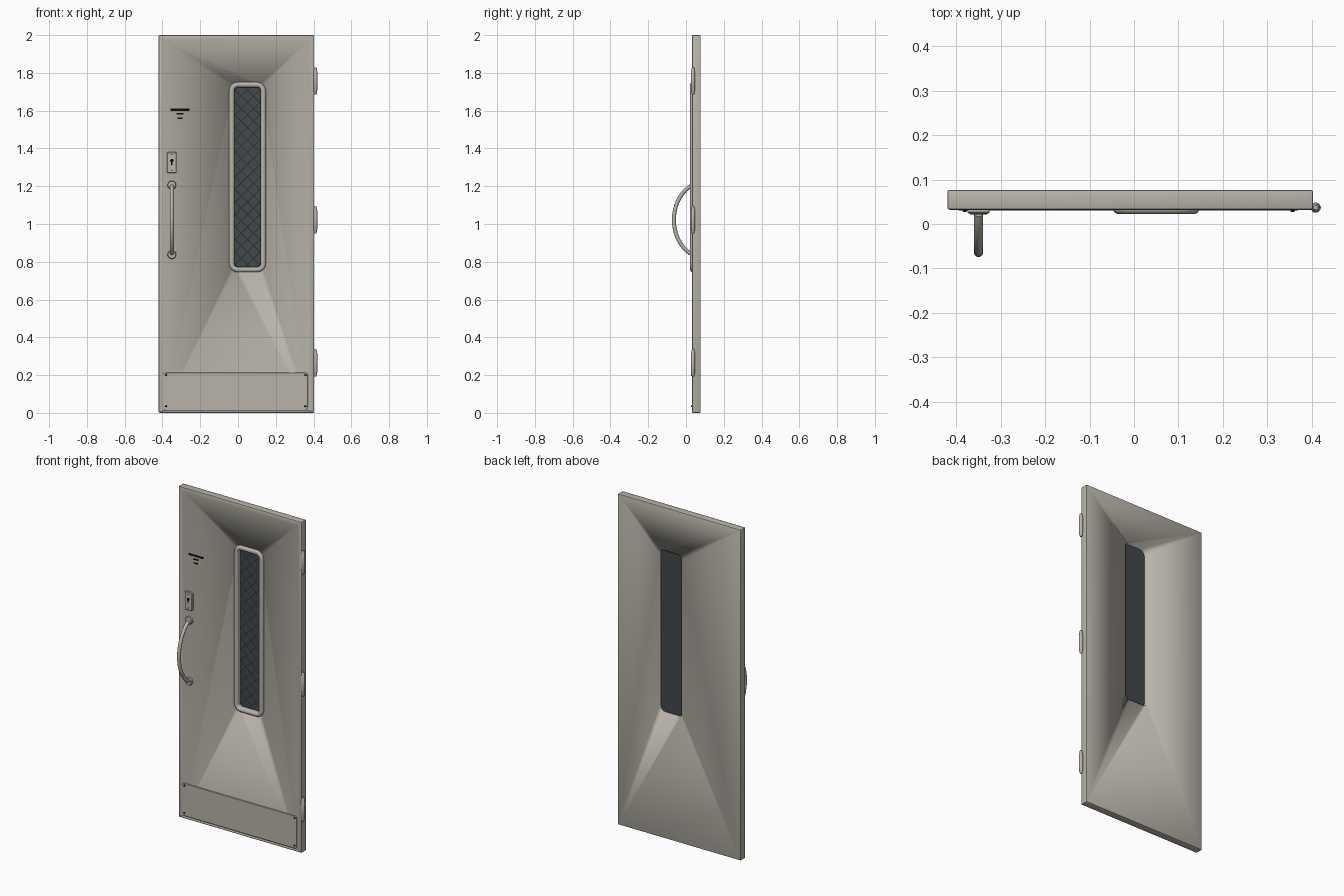
import bpy, bmesh, math
from mathutils import Vector, Matrix

cube = bpy.data.objects.get("Cube")
if cube:
    bpy.data.objects.remove(cube)


def material(name, color, rough=0.5):
    m = bpy.data.materials.new(name)
    m.use_nodes = True
    m.diffuse_color = (*color, 1)
    bsdf = m.node_tree.nodes["Principled BSDF"]
    bsdf.inputs["Base Color"].default_value = (*color, 1)
    bsdf.inputs["Roughness"].default_value = rough
    return m


PAINT = material("warm grey paint", (0.48, 0.455, 0.40))
GLASS = material("dark glass", (0.055, 0.065, 0.07))
WIRE = material("wire grey", (0.025, 0.03, 0.033))
BLACK = material("black", (0.004, 0.004, 0.004))


def finish(bm, name, mat, smooth=True):
    bmesh.ops.recalc_face_normals(bm, faces=bm.faces)
    me = bpy.data.meshes.new(name)
    bm.to_mesh(me)
    bm.free()
    me.materials.append(mat)
    ob = bpy.data.objects.new(name, me)
    bpy.context.collection.objects.link(ob)
    if smooth:
        bpy.ops.object.select_all(action="DESELECT")
        ob.select_set(True)
        bpy.context.view_layer.objects.active = ob
        bpy.ops.object.shade_smooth_by_angle(angle=math.radians(35))
    return ob


def rounded_loop(cx, cz, w, h, r, y, n=6):
    """Points of a rounded rectangle facing the front."""
    pts = []
    for k, (sx, sz) in enumerate([(1, 1), (-1, 1), (-1, -1), (1, -1)]):
        for i in range(n + 1):
            a = (k + i / n) * math.pi / 2
            pts.append((cx + sx * (w / 2 - r) + r * math.cos(a), y,
                        cz + sz * (h / 2 - r) + r * math.sin(a)))
    return pts


def skin(bm, loops, caps=True, closed=False):
    """Join matching loops of points with quads."""
    rings = [[bm.verts.new(p) for p in loop] for loop in loops]
    pairs = list(zip(rings, rings[1:]))
    if closed:
        pairs.append((rings[-1], rings[0]))
    for a, b in pairs:
        for i in range(len(a)):
            j = (i + 1) % len(a)
            bm.faces.new((a[i], a[j], b[j], b[i]))
    if caps:
        bm.faces.new(rings[0])
        bm.faces.new(rings[-1])


def rounded_plate(name, mat, cx, cz, w, h, r, front, back, edge=0.0):
    bm = bmesh.new()
    loops = [rounded_loop(cx, cz, w, h, r, back)]
    if edge:
        loops.append(rounded_loop(cx, cz, w, h, r, front + edge))
    loops.append(rounded_loop(cx, cz, w - 2 * edge, h - 2 * edge, r - edge, front))
    skin(bm, loops)
    return finish(bm, name, mat)


def lathe(name, mat, profile, origin, axis, sides=20):
    """Turn (radius, distance) pairs about an axis."""
    turn = Vector((0, 0, 1)).rotation_difference(Vector(axis)).to_matrix()
    bm = bmesh.new()
    ring = [math.tau * i / sides for i in range(sides)]
    skin(bm, [[Vector(origin) + turn @ Vector((r * math.cos(a), r * math.sin(a), d))
               for a in ring] for r, d in profile])
    return finish(bm, name, mat)


# Door leaf: bevelled slab, front sunk slightly inside a sloping border
FRONT, BACK, PANEL = 0.032, 0.077, 0.037
LEFT, RIGHT = -0.42, 0.403
bm = bmesh.new()
bmesh.ops.create_cube(bm, size=1, matrix=Matrix.Translation(
    ((LEFT + RIGHT) / 2, (FRONT + BACK) / 2, 1))
    @ Matrix.Diagonal((RIGHT - LEFT, BACK - FRONT, 2, 1)))
bmesh.ops.bevel(bm, geom=bm.edges[:], offset=0.005, segments=2, profile=0.5, affect="EDGES")
face = min(bm.faces, key=lambda f: f.calc_center_median().y)
bmesh.ops.inset_region(bm, faces=[face], thickness=0.032)
for v in face.verts:
    v.co.y = PANEL
    if v.co.z < 1:
        v.co.z = 0.012
door = finish(bm, "door_leaf", PAINT)

# Window opening
WX, WZ = 0.05, 1.248
cutter = rounded_plate("window_cutter", PAINT, WX, WZ, 0.15, 0.985, 0.03, -0.1, 0.2)
cutter.hide_render = True
cutter.hide_set(True)
cut = door.modifiers.new("window opening", "BOOLEAN")
cut.object = cutter
cut.operation = "DIFFERENCE"
cut.solver = "EXACT"

# Rounded window trim on the front
bm = bmesh.new()
inner, steps, loops = (0.139, 0.951), 8, []
for i in range(steps + 1):
    a = math.pi * i / steps
    grow = 0.0275 * (1 + math.cos(a))
    loops.append(rounded_loop(WX, WZ, inner[0] + grow, inner[1] + grow,
                              0.018 + grow / 2, 0.034 - 0.012 * math.sin(a)))
for grow in (0, 0.055):
    loops.append(rounded_loop(WX, WZ, inner[0] + grow, inner[1] + grow,
                              0.018 + grow / 2, 0.05 if grow == 0 else 0.04))
skin(bm, loops, caps=False, closed=True)
finish(bm, "window_trim", PAINT)

# Glass pane
GLASS_Y = 0.052
rounded_plate("window_glass", GLASS, WX, WZ, 0.152, 0.987, 0.03, GLASS_Y, 0.058)

# Diagonal safety wires, each clipped to the pane
bm = bmesh.new()
hw, hh, pitch, thick = 0.07, 0.477, 0.066, 0.0035
for s in (1, -1):
    for k in range(-9, 10):
        c = k * pitch
        lo, hi = sorted((s * (-hh - c), s * (hh - c)))
        x0, x1 = max(-hw, lo), min(hw, hi)
        if x1 - x0 < 0.01:
            continue
        corners = [(x0, -thick), (x1, -thick), (x1, thick), (x0, thick)]
        bm.faces.new([bm.verts.new((WX + x, GLASS_Y - 0.001, WZ + c + s * x + t))
                      for x, t in corners])
finish(bm, "safety_wires", WIRE, smooth=False)

# Kick plate with corner screws
rounded_plate("kick_plate", PAINT, -0.013, 0.115, 0.765, 0.195, 0.012, 0.0305, 0.04, 0.001)
for x in (-0.381, 0.357):
    for z in (0.035, 0.2):
        lathe("kick_plate_screw", BLACK, [(0.005, 0), (0.005, 0.002), (0.003, 0.0035)],
              (x, 0.031, z), (0, -1, 0), 12)

# Lock plate with keyhole and screws
HX = -0.35
rounded_plate("lock_plate", PAINT, HX, 1.325, 0.05, 0.11, 0.006, 0.024, 0.04, 0.003)
lathe("keyhole_round", BLACK, [(0.009, 0), (0.009, 0.001)], (HX, 0.0242, 1.336), (0, -1, 0), 16)
rounded_plate("keyhole_slot", BLACK, HX, 1.324, 0.007, 0.026, 0.002, 0.0232, 0.0245)
for z in (1.283, 1.367):
    lathe("lock_screw", BLACK, [(0.003, 0), (0.003, 0.001)], (HX, 0.0242, z), (0, -1, 0), 10)

# Bowed pull handle
ZC, HALF, SWEEP, BOW = 1.022, 0.178, math.radians(62), 0.087
curve = bpy.data.curves.new("pull_handle", "CURVE")
curve.dimensions = "3D"
curve.bevel_depth = 0.0105
curve.bevel_resolution = 4
curve.use_fill_caps = True
spline = curve.splines.new("POLY")
count = 25
spline.points.add(count - 1)
for i, p in enumerate(spline.points):
    a = SWEEP * (2 * i / (count - 1) - 1)
    depth = (math.cos(a) - math.cos(SWEEP)) / (1 - math.cos(SWEEP))
    p.co = (HX, 0.023 - BOW * depth, ZC + HALF * math.sin(a) / math.sin(SWEEP), 1)
spline.use_smooth = True
handle = bpy.data.objects.new("pull_handle", curve)
curve.materials.append(PAINT)
bpy.context.collection.objects.link(handle)

# Handle mounting roses
for side in (-1, 1):
    lathe("handle_rose", PAINT,
          [(0.023, 0), (0.023, 0.012), (0.02, 0.016), (0.012, 0.017)],
          (HX, 0.038, ZC + side * 0.184), (0, -1, 0), 24)

# Hinge barrels with tapered ends
for z in (0.265, 1.022, 1.757):
    half = [(0.0115, 0.048), (0.0095, 0.052), (0.0085, 0.064), (0.005, 0.072)]
    profile = [(r, -d) for r, d in reversed(half)] + half
    lathe("hinge_barrel", PAINT, profile, (0.409, 0.037, z), (0, 0, 1), 16)

# Small plain notice strips
for z, w, h in ((1.605, 0.1, 0.011), (1.583, 0.036, 0.008), (1.56, 0.028, 0.008)):
    rounded_plate("notice_strip", BLACK, -0.307, z, w, h, 0.001, 0.0355, 0.0375)
